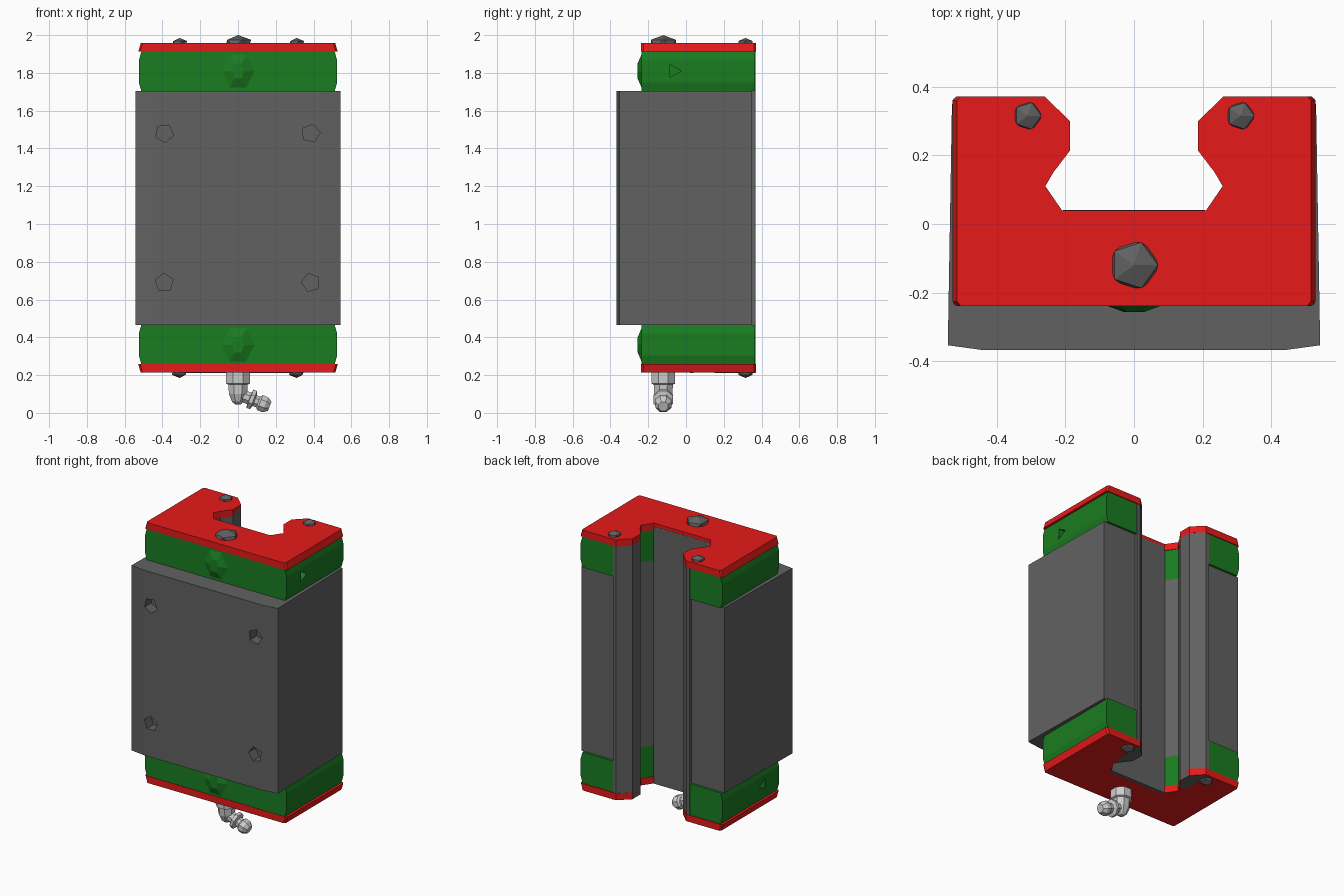
import bpy, bmesh, math
from mathutils import Vector, Matrix

if "Cube" in bpy.data.objects:
    bpy.data.objects.remove(bpy.data.objects["Cube"])


def material(name, rgb):
    m = bpy.data.materials.new(name)
    m.diffuse_color = (*rgb, 1)
    m.use_nodes = True
    m.node_tree.nodes["Principled BSDF"].inputs["Base Color"].default_value = m.diffuse_color
    return m


RED = material("red", (0.8, 0.01, 0.01))
GREEN = material("green", (0.01, 0.2, 0.015))
DARK = material("dark_grey", (0.12, 0.12, 0.12))


def finish(name, bm, mat=None):
    bmesh.ops.recalc_face_normals(bm, faces=bm.faces)
    me = bpy.data.meshes.new(name)
    bm.to_mesh(me)
    bm.free()
    ob = bpy.data.objects.new(name, me)
    bpy.context.collection.objects.link(ob)
    if mat:
        me.materials.append(mat)
    return ob


def loft(name, sections, mat):
    """Sections are (z, outline) with equal point counts."""
    bm = bmesh.new()
    rings = [[bm.verts.new((x, y, z)) for x, y in pts] for z, pts in sections]
    n = len(rings[0])
    bm.faces.new(rings[0])
    bm.faces.new(rings[-1])
    for a, b in zip(rings, rings[1:]):
        for i in range(n):
            j = (i + 1) % n
            bm.faces.new((a[i], a[j], b[j], b[i]))
    return finish(name, bm, mat)


def mirrored(half):
    return half + [(-x, y) for x, y in reversed(half)]


def channel(back, gap=0.0):
    return [(0.26 + gap, back), (0.187 + gap, 0.30), (0.187 + gap, 0.213),
            (0.235 + gap, 0.15), (0.258 + gap, 0.11), (0.21 + gap, 0.04 - gap)]


def saddle(outer, back, gap=0.0):
    return mirrored(outer + channel(back, gap))


def cut(target, center, axis, r, depth, sides, turn=0):
    bm = bmesh.new()
    rot = Vector(axis).to_track_quat('Z', 'Y').to_matrix().to_4x4()
    bmesh.ops.create_cone(bm, cap_ends=True, segments=sides, radius1=r, radius2=r, depth=depth * 2,
                          matrix=Matrix.Translation(center) @ rot @ Matrix.Rotation(turn, 4, 'Z'))
    c = finish("hole_cutter", bm)
    c.hide_render = True
    c.hide_viewport = True
    mod = target.modifiers.new("hole", 'BOOLEAN')
    mod.object = c
    mod.operation = 'DIFFERENCE'
    mod.solver = 'EXACT'


# Steel block with slightly crowned front
block = saddle([(0.44, -0.367), (0.542, -0.353), (0.53, 0.35)], 0.35, 0.004)
body = loft("steel_block", [(0.465, block), (1.705, block)], DARK)
for i, (x, z) in enumerate([(-0.39, 1.48), (0.385, 1.48), (-0.39, 0.69), (0.385, 0.69)]):
    cut(body, (x, -0.367, z), (0, 1, 0), 0.05, 0.07, 5, 0.5 + i)

# Green end caps with bulging outer sides and red end seals
for label, s in (("lower", -1), ("upper", 1)):
    def zz(z):
        return 1.085 + s * (z - 1.085)

    def cap(w):
        return saddle([(w, -0.235), (w, 0.365)], 0.365, 0.004)

    caps = loft(label + "_end_cap", [(zz(1.704), cap(0.512)), (zz(1.75), cap(0.525)),
                                     (zz(1.865), cap(0.525)), (zz(1.912), cap(0.512))], GREEN)
    cut(caps, (s * 0.525, -0.065, zz(1.81)), (1, 0, 0), 0.04, 0.06, 3, 0.5)

    def seal(w):
        return saddle([(w - 0.01, -0.238), (w, -0.225), (w, 0.36), (w - 0.01, 0.371)], 0.371)

    loft(label + "_end_seal", [(zz(1.912), seal(0.528)), (zz(1.957), seal(0.515))], RED)

    # Low raised boss on the cap front
    bm = bmesh.new()
    base = [bm.verts.new((x, -0.23, zz(z))) for x, z in
            ((-0.1, 1.81), (-0.05, 1.91), (0.05, 1.91), (0.1, 1.81), (0.05, 1.71), (-0.05, 1.71))]
    top = [bm.verts.new((x, -0.256, zz(z))) for x, z in
           ((-0.03, 1.81), (-0.02, 1.85), (0.02, 1.85), (0.03, 1.81), (0.02, 1.77), (-0.02, 1.77))]
    bm.faces.new(base)
    bm.faces.new(top)
    for i in range(6):
        j = (i + 1) % 6
        bm.faces.new((base[i], base[j], top[j], top[i]))
    finish(label + "_cap_boss", bm, GREEN)

# Full-length retainers on the channel lips and floor
for label, s in (("left", -1), ("right", 1)):
    lip = [(s * x, y) for x, y in channel(0.368)[:4] + [(0.275, 0.16), (0.285, 0.368)]]
    loft(label + "_lip_retainer", [(0.212, lip), (1.935, lip)], DARK)
floor = [(-0.207, 0.02), (0.207, 0.02), (0.207, 0.041), (-0.207, 0.041)]
loft("channel_floor_strip", [(0.212, floor), (1.935, floor)], DARK)


# Faceted screw heads
def ball(name, center, size, mat=None):
    bm = bmesh.new()
    bmesh.ops.create_icosphere(bm, subdivisions=1, radius=1,
                               matrix=Matrix.Translation(center) @ Matrix.Diagonal((*size, 1)))
    return finish(name, bm, mat)


for s in (-1, 1):
    side = "left" if s < 0 else "right"
    ball(side + "_upper_screw", (s * 0.31, 0.315, 1.955), (0.045, 0.045, 0.03), DARK)
    ball(side + "_lower_screw", (s * 0.31, 0.315, 0.215), (0.045, 0.045, 0.03), DARK)
ball("upper_plug", (0, -0.12, 1.955), (0.078, 0.078, 0.045), DARK)

# Grease nipple: stepped stem, then an angled neck and ball
stem = [(0.215, 0.068), (0.155, 0.068), (0.15, 0.055), (0.1, 0.052), (0.06, 0.035), (0.045, 0.015)]


def ring(r):
    return [(r * math.cos(a * math.pi / 4 + 0.39), -0.12 + r * math.sin(a * math.pi / 4 + 0.39))
            for a in range(8)]


loft("nipple_stem", [(z, ring(r)) for z, r in stem], None)

start, end = Vector((0, 0, 0.1)), Vector((0.14, 0, 0.045))
neck = loft("nipple_neck", [(d, [(x, y + 0.12) for x, y in ring(r)]) for d, r in
                           ((0.02, 0.035), (0.065, 0.035), (0.068, 0.056), (0.088, 0.056),
                            (0.095, 0.033), (0.115, 0.033), (0.125, 0.046), (0.155, 0.046),
                            (0.18, 0.028))], None)
neck.location = (0, -0.12, 0.1)
neck.rotation_euler = (0, math.atan2(end.x, end.z - start.z), 0)
